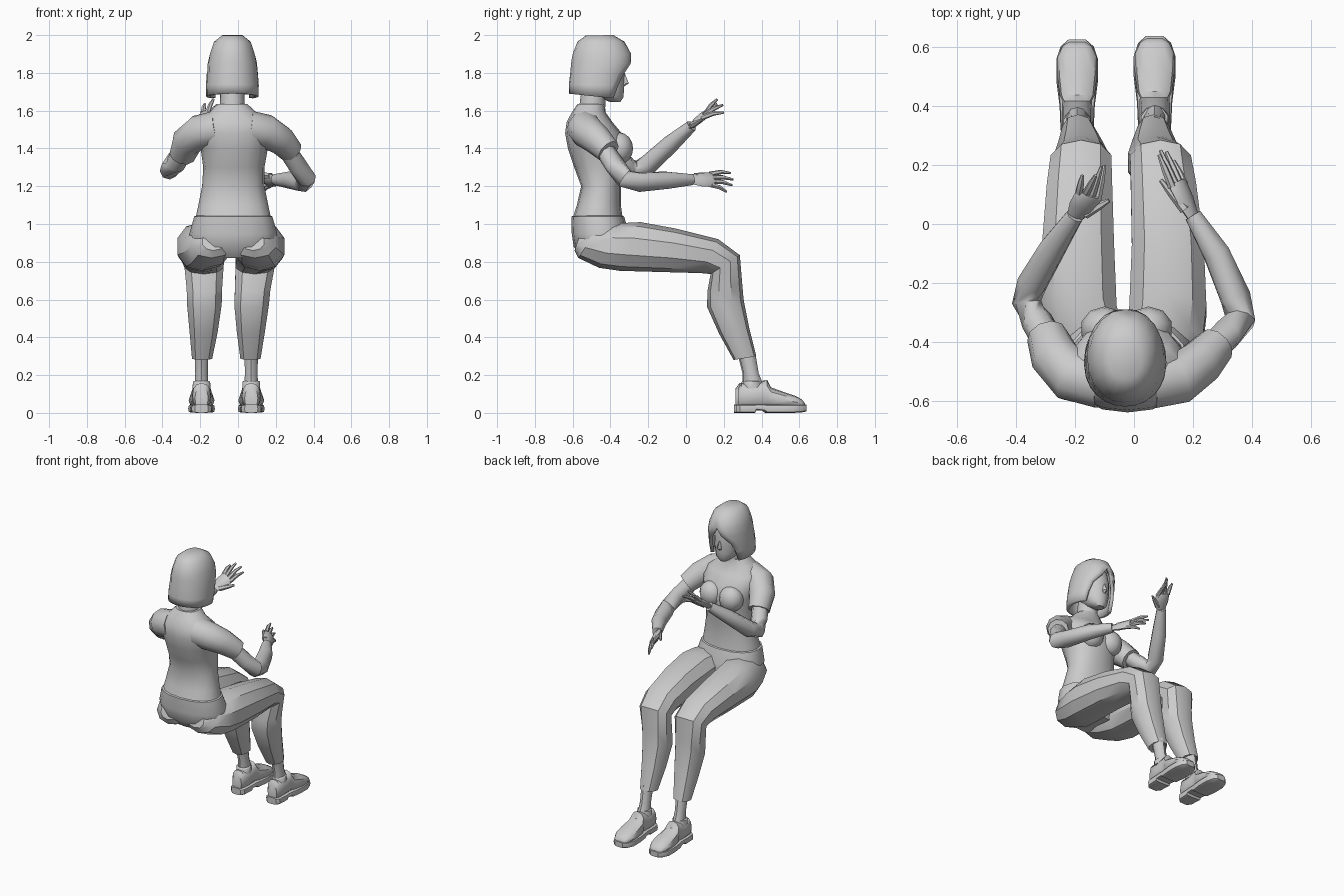
import bpy, bmesh
from math import sin, cos, pi, radians
from mathutils import Vector as V


def finish(bm, name, angle=40):
    bmesh.ops.remove_doubles(bm, verts=bm.verts, dist=0.0005)
    bmesh.ops.recalc_face_normals(bm, faces=bm.faces)
    me = bpy.data.meshes.new(name)
    bm.to_mesh(me)
    bm.free()
    ob = bpy.data.objects.new(name, me)
    bpy.context.collection.objects.link(ob)
    bpy.ops.object.select_all(action='DESELECT')
    ob.select_set(True)
    bpy.context.view_layer.objects.active = ob
    bpy.ops.object.shade_smooth_by_angle(angle=radians(angle))
    return ob


def skin(bm, rings, wrap=True, caps=(True, True)):
    rs = [[bm.verts.new(p) for p in r] for r in rings]
    n = len(rs[0])
    for a, b in zip(rs, rs[1:]):
        for i in range(n if wrap else n - 1):
            j = (i + 1) % n
            bm.faces.new((a[i], a[j], b[j], b[i]))
    if caps[0]:
        bm.faces.new(rs[0])
    if caps[1]:
        bm.faces.new(rs[-1])


def loft(name, rows, n=12, power=2.0, gaps=None, angle=40):
    """rows: x centre, half width, front y, z, back y, z; gaps open the ring at its front"""
    bm = bmesh.new()
    rings = []
    for k, (xc, hw, ya, za, yb, zb) in enumerate(rows):
        c = V((xc, (ya + yb) / 2, (za + zb) / 2))
        h = V((0, (ya - yb) / 2, (za - zb) / 2))
        ring = []
        for i in range(n):
            if gaps:
                g = radians(gaps[k])
                t = pi / 2 + g + (2 * pi - 2 * g) * i / (n - 1)
            else:
                t = 2 * pi * (i + .5) / n if n % 4 else 2 * pi * i / n
            f = lambda q: (1 if q > 0 else -1) * abs(q) ** (2 / power)
            ring.append(c + V((hw * f(cos(t)), 0, 0)) + h * f(sin(t)))
        rings.append(ring)
    skin(bm, rings, not gaps, (not gaps, not gaps))
    if gaps:
        bm.faces.new(bm.verts[:n - 1]) if not bm.verts.ensure_lookup_table() else None
    return finish(bm, name, angle)


def tube(bm, pts, n=8, wide=None, flat=1.0):
    """pts: x, y, z, radius; wide is an optional width direction for a flattened tube"""
    P = [V(p[:3]) for p in pts]
    rings = []
    for i, p in enumerate(P):
        d = (P[min(i + 1, len(P) - 1)] - P[max(i - 1, 0)]).normalized()
        u = V(wide) if wide else V((0, .6, -.8)) if abs(d.z) < .8 else V((0, 1, 0))
        u = (u - d * u.dot(d)).normalized()
        v = d.cross(u)
        r = pts[i][3]
        rings.append([p + u * r * cos(2 * pi * k / n) + v * r * flat * sin(2 * pi * k / n) for k in range(n)])
    skin(bm, rings)


def limb(name, pts, n=8):
    bm = bmesh.new()
    tube(bm, pts, n)
    return finish(bm, name, 50)


def hand(name, wrist, knuckle, wide, tips, thumb):
    bm = bmesh.new()
    w, k, u = V(wrist), V(knuckle), V(wide).normalized()
    m = w.lerp(k, .5)
    tube(bm, [(*w, .03), (*m, .045), (*k, .048), (*(k + (k - w) * .12), .04)], 8, u, .45)
    for i, t in enumerate(tips):
        a = k + u * (.036 - .024 * i)
        b = a.lerp(V(t), .55) + V((0, 0, .008))
        tube(bm, [(*a, .014), (*b, .012), (*t, .006)], 6)
    a = w.lerp(k, .25) + u * .025
    t = V(thumb)
    tube(bm, [(*a, .018), (*a.lerp(t, .55), .014), (*t, .007)], 6)
    return finish(bm, name, 50)


def ball(name, loc, size, seg=10, ring=8):
    bm = bmesh.new()
    bmesh.ops.create_uvsphere(bm, u_segments=seg, v_segments=ring, radius=1)
    for v in bm.verts:
        v.co = V([a * s + l for a, s, l in zip(v.co, size, loc)])
    return finish(bm, name, 60)


def level(rows):
    return [(xc, hw, yf, z, yb, z) for z, xc, hw, yf, yb in rows]


# shirt body, bust and neck
loft("shirt_body", level([
    (1.03, -.025, .20, -.335, -.60), (1.10, -.025, .185, -.345, -.578), (1.20, -.025, .165, -.345, -.555),
    (1.30, -.022, .162, -.33, -.592), (1.40, -.02, .178, -.315, -.625), (1.48, -.022, .20, -.34, -.64),
    (1.54, -.025, .19, -.39, -.632), (1.59, -.028, .125, -.425, -.605), (1.635, -.03, .08, -.43, -.575)]),
    16, 2.25)
for side, x in (("left", -.10), ("right", .05)):
    ball(side + "_bust", (x, -.355, 1.40), (.082, .075, .085))
loft("neck", level([(1.58, -.03, .07, -.43, -.57), (1.66, -.03, .064, -.425, -.56), (1.73, -.03, .064, -.42, -.55)]), 12)

# head, nose and ears-length bob hair
loft("face", level([
    (1.645, -.03, .028, -.348, -.40), (1.67, -.03, .06, -.332, -.46), (1.71, -.03, .08, -.328, -.52),
    (1.76, -.03, .092, -.325, -.55), (1.83, -.03, .098, -.325, -.56), (1.90, -.03, .09, -.34, -.55),
    (1.95, -.03, .05, -.38, -.50)]), 14)
loft("nose", [(-.03, .005, -.325, 1.80, -.36, 1.80), (-.03, .016, -.303, 1.745, -.36, 1.745),
              (-.03, .012, -.325, 1.73, -.36, 1.73)], 6)
hair = loft("bob_hair", [
    (-.03, .055, -.385, 2.0, -.53, 1.998), (-.03, .098, -.325, 1.965, -.575, 1.965),
    (-.03, .12, -.29, 1.90, -.60, 1.90), (-.03, .13, -.287, 1.85, -.607, 1.86),
    (-.03, .136, -.30, 1.79, -.613, 1.80), (-.03, .14, -.315, 1.73, -.62, 1.74),
    (-.03, .139, -.335, 1.66, -.62, 1.69)], 19, 2.1, gaps=[0, 0, 0, 14, 38, 46, 50])
mod = hair.modifiers.new("thickness", 'SOLIDIFY')
mod.thickness = .022

# sleeves and arms
limb("right_sleeve", [(.06, -.535, 1.505, .095), (.15, -.525, 1.49, .09), (.225, -.47, 1.445, .08), (.28, -.41, 1.385, .066)], 10)
limb("left_sleeve", [(-.11, -.535, 1.505, .095), (-.21, -.515, 1.485, .092), (-.27, -.45, 1.435, .084), (-.295, -.38, 1.365, .07)], 10)
limb("right_arm", [(.24, -.45, 1.42, .05), (.315, -.375, 1.31, .054), (.362, -.325, 1.24, .052), (.345, -.25, 1.222, .054),
                   (.28, -.10, 1.232, .048), (.20, .03, 1.235, .031)])
limb("left_arm", [(-.285, -.41, 1.40, .054), (-.33, -.33, 1.32, .054), (-.365, -.265, 1.285, .05), (-.345, -.20, 1.315, .053),
                  (-.275, -.08, 1.425, .047), (-.20, .03, 1.52, .031)])
hand("right_hand", (.20, .025, 1.235), (.15, .13, 1.235), (-.55, -.1, .75),
     [(.085, .235, 1.27), (.09, .25, 1.235), (.11, .245, 1.205), (.135, .215, 1.17)], (.09, .15, 1.255))
hand("left_hand", (-.20, .025, 1.517), (-.155, .095, 1.575), (.75, -.3, -.3),
     [(-.10, .20, 1.59), (-.11, .195, 1.63), (-.13, .165, 1.66), (-.175, .165, 1.635)], (-.085, .08, 1.55))

# trousers: pelvis, then one continuous loft per leg
loft("trouser_hips", level([
    (1.045, -.025, .195, -.34, -.59), (1.04, -.025, .207, -.328, -.607), (.95, -.025, .232, -.30, -.605),
    (.88, -.025, .228, -.29, -.595), (.82, -.025, .17, -.32, -.54)]), 16, 2.25)
leg_rows = [  # right x, left x, half width, top/front y z, bottom/back y z
    (.08, -.13, .06, -.56, .95, -.59, .86), (.09, -.14, .115, -.46, .99, -.57, .82),
    (.105, -.165, .135, -.34, 1.005, -.46, .768), (.115, -.19, .137, -.24, 1.01, -.35, .752),
    (.115, -.19, .128, -.05, .975, -.10, .745), (.10, -.185, .116, .17, .92, .08, .74),
    (.09, -.18, .108, .285, .835, .13, .735), (.078, -.178, .098, .298, .68, .113, .64),
    (.072, -.178, .096, .305, .60, .112, .56), (.068, -.182, .078, .335, .45, .175, .42),
    (.066, -.19, .056, .372, .30, .252, .28), (.066, -.19, .036, .365, .305, .275, .29)]
ankle_rows = [(.038, .365, .33, .28, .31), (.035, .385, .21, .305, .21), (.04, .42, .12, .305, .12)]
shoe_rows = [  # y top, z top, half width
    (.275, .13, .035), (.295, .158, .048), (.35, .15, .052), (.405, .165, .052), (.43, .175, .05),
    (.45, .135, .06), (.52, .11, .068), (.58, .09, .066), (.615, .07, .05), (.63, .05, .03)]
sole_rows = [  # y, half width, underside z
    (.267, .035, 0), (.285, .053, 0), (.365, .058, 0), (.372, .058, .014), (.415, .06, .012),
    (.43, .062, 0), (.50, .071, 0), (.57, .071, 0), (.615, .056, .003), (.638, .03, .008)]
for i, side in enumerate(("right", "left")):
    x, dy = ((.07, 0), (-.193, -.012))[i]
    loft(side + "_trouser_leg", [(r[i],) + r[2:] for r in leg_rows], 10, 2.2, angle=35)
    loft(side + "_ankle", [(x, w, ya + dy / 2, za, yb + dy / 2, zb) for w, ya, za, yb, zb in ankle_rows], 10)
    loft(side + "_shoe", [(x, w, y + dy, z, y + dy, .025) for y, z, w in shoe_rows], 12, 2.4)
    loft(side + "_sole", [(x, w, y + dy, .045, y + dy, z) for y, w, z in sole_rows], 12, 5, angle=30)
    # shoe collar
    limb(side + "_shoe_cuff", [(x, .355 + dy, .13, .05), (x, .352 + dy, .165, .048), (x, .352 + dy, .17, .04)], 10)
